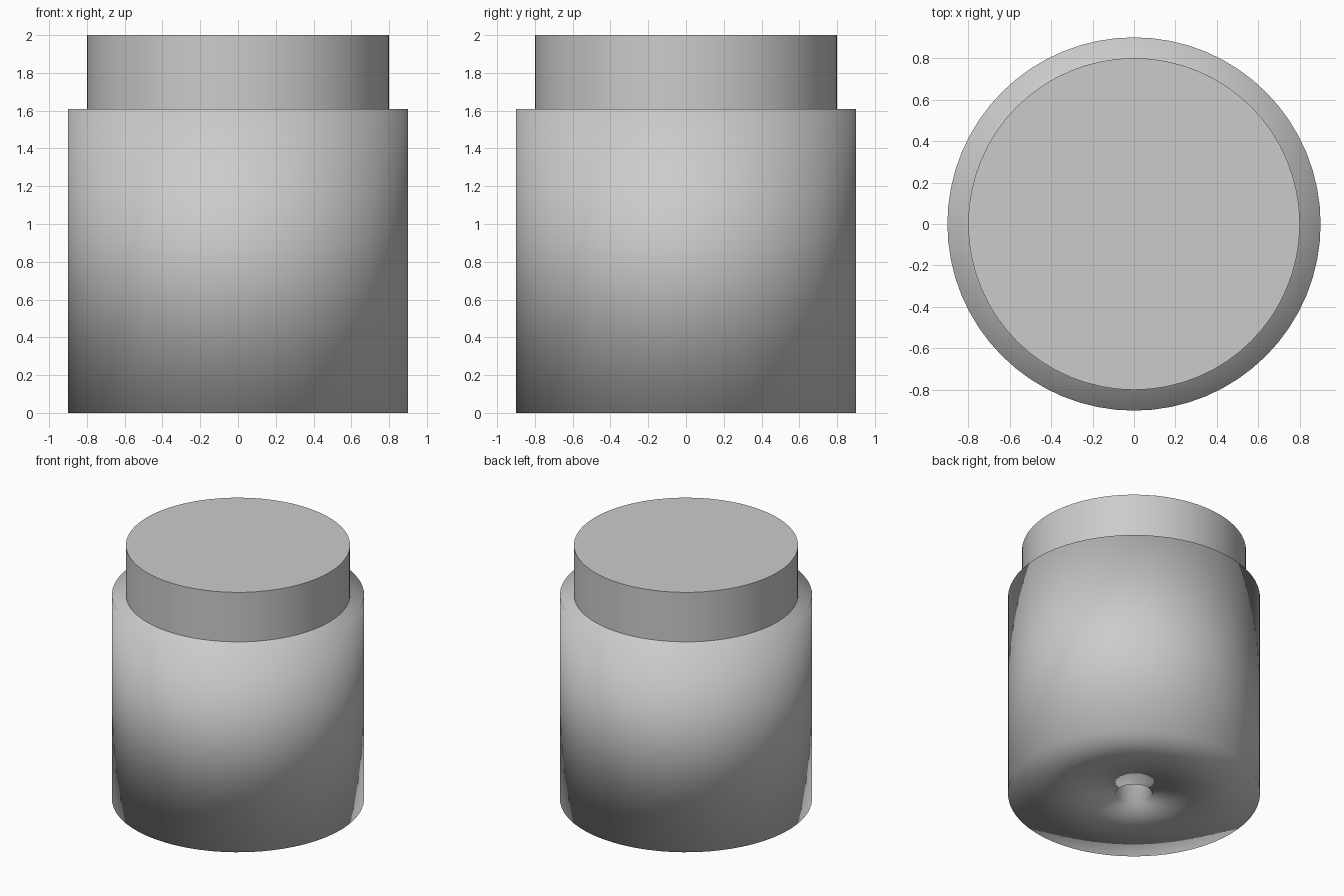
import bpy, bmesh, math

if "Cube" in bpy.data.objects:
    bpy.data.objects.remove(bpy.data.objects["Cube"])

SIDES = 64


def lathe(name, profile, closed):
    """Spin an (r, z) profile around z; points with r = 0 become a pole."""
    bm = bmesh.new()
    verts = [bm.verts.new((r, 0, z)) for r, z in profile]
    pairs = list(zip(verts, verts[1:] + verts[:1])) if closed else list(zip(verts, verts[1:]))
    edges = [bm.edges.new(p) for p in pairs]
    bmesh.ops.spin(bm, geom=verts + edges, axis=(0, 0, 1), cent=(0, 0, 0),
                   angle=math.tau, steps=SIDES, use_duplicate=False)
    bmesh.ops.remove_doubles(bm, verts=bm.verts, dist=1e-4)
    bmesh.ops.recalc_face_normals(bm, faces=bm.faces)
    mesh = bpy.data.meshes.new(name)
    bm.to_mesh(mesh)
    bm.free()
    mesh.shade_smooth()
    obj = bpy.data.objects.new(name, mesh)
    bpy.context.collection.objects.link(obj)
    return obj


# thick-walled roll with a narrow bore, softly shaded across its rims
body = lathe("body", [(0.13, 0), (0.9, 0), (0.9, 1.61), (0.13, 1.61)], True)

# stepped-in cap with a flat top and crisp rim
cap = lathe("cap", [(0, 1.61), (0.8, 1.61), (0.8, 2.0), (0, 2.0)], False)
bpy.ops.object.select_all(action='DESELECT')
cap.select_set(True)
bpy.context.view_layer.objects.active = cap
bpy.ops.object.shade_smooth_by_angle(angle=math.radians(30))
